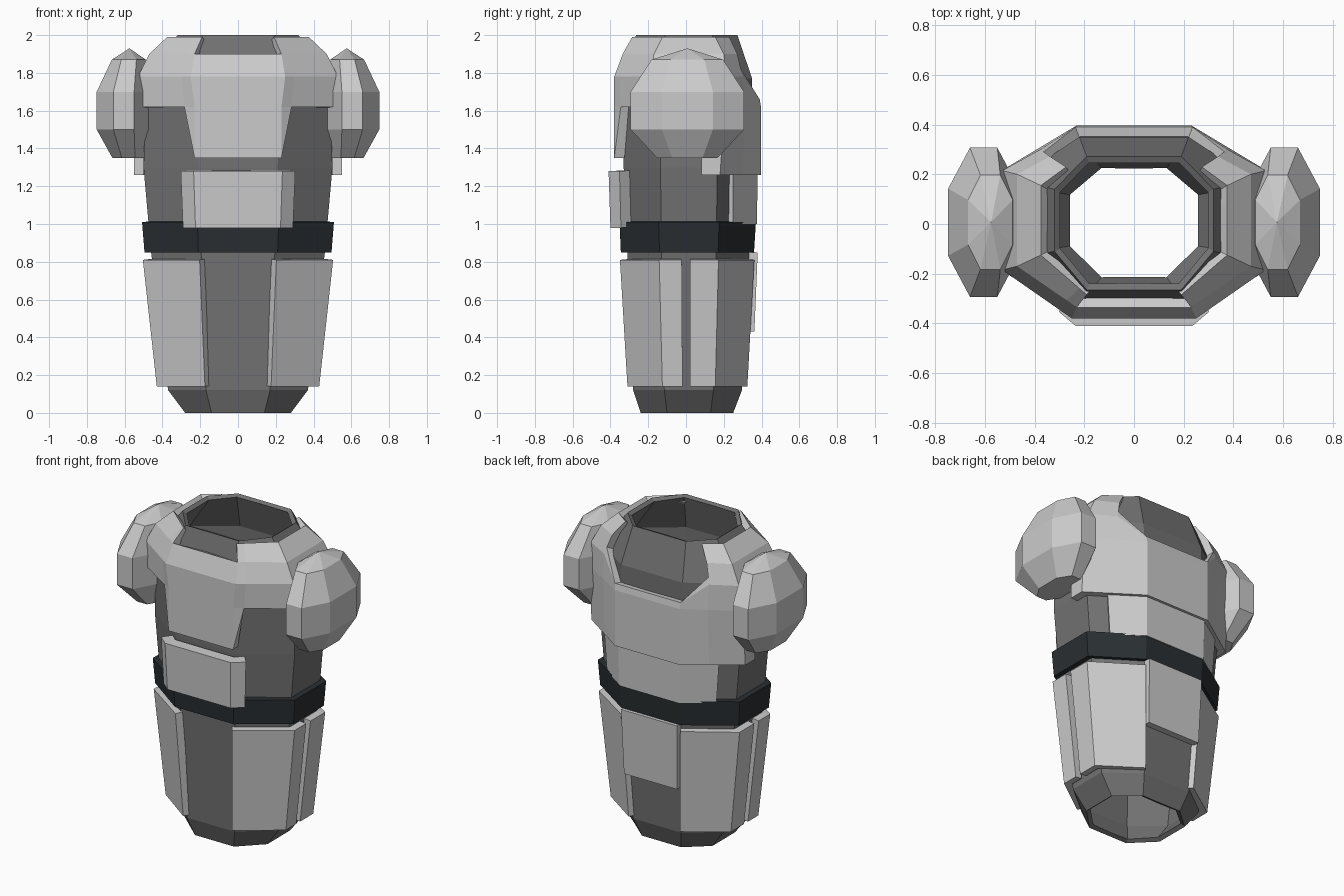
import bpy, bmesh
from mathutils import Vector

if "Cube" in bpy.data.objects:
    bpy.data.objects.remove(bpy.data.objects["Cube"])

CY = 0.015  # depth centre of the side faces


def material(name, r, g, b):
    m = bpy.data.materials.new(name)
    m.diffuse_color = (r, g, b, 1)
    m.use_nodes = True
    m.node_tree.nodes["Principled BSDF"].inputs["Base Color"].default_value = m.diffuse_color
    return m


DARK = material("dark_suit", 0.17, 0.17, 0.17)
BLACK = material("belt_black", 0.022, 0.028, 0.031)


def point(profile, u, z):
    """Point on a half octagon: u runs 0 (front centre) to 5 (back centre)."""
    a, b = profile[0], profile[1]
    for a, b in zip(profile, profile[1:]):
        if z <= b[0]:
            break
    t = (z - a[0]) / (b[0] - a[0])
    X, yf, yb, fx, sy = [p + (q - p) * t for p, q in zip(a[1:], b[1:])]
    c = [(0, -yf), (fx, -yf), (X, CY - sy), (X, CY + sy), (fx, yb), (0, yb)]
    i = min(int(u), 4)
    p = Vector(c[i]).lerp(Vector(c[i + 1]), u - i)
    return Vector((p.x, p.y, z))


def shell(name, profile, strips, thick, mat=None):
    """Strips are (u0, u1, low0, low1, high0, high1); mirrored, then thickened."""
    bm = bmesh.new()
    zs = [r[0] for r in profile]
    for u0, u1, l0, l1, h0, h1 in strips:
        us = [u0] + [k for k in range(1, 5) if u0 < k < u1] + [u1]
        cols = []
        for u in us:
            t = (u - u0) / (u1 - u0)
            lo, hi = l0 + (l1 - l0) * t, h0 + (h1 - h0) * t
            levels = [lo] + [min(max(z, lo), hi) for z in zs] + [hi]
            cols.append([bm.verts.new(point(profile, u, z)) for z in levels])
        for a, b in zip(cols, cols[1:]):
            for k in range(len(a) - 1):
                da = (a[k].co - a[k + 1].co).length
                db = (b[k].co - b[k + 1].co).length
                if da < 1e-5 and db < 1e-5:
                    continue
                f = [a[k], b[k]]
                if db > 1e-5:
                    f.append(b[k + 1])
                if da > 1e-5:
                    f.append(a[k + 1])
                bm.faces.new(f)
    bmesh.ops.remove_doubles(bm, verts=bm.verts, dist=1e-4)
    bmesh.ops.delete(bm, geom=[v for v in bm.verts if not v.link_faces], context='VERTS')
    ob = finish(name, bm, mat)
    s = ob.modifiers.new("Thickness", 'SOLIDIFY')
    s.thickness, s.offset, s.use_even_offset = thick, -1, True
    return ob


def finish(name, bm, mat=None):
    me = bpy.data.meshes.new(name)
    bm.to_mesh(me)
    bm.free()
    ob = bpy.data.objects.new(name, me)
    bpy.context.collection.objects.link(ob)
    if mat:
        me.materials.append(mat)
    m = ob.modifiers.new("Mirror", 'MIRROR')
    m.merge_threshold = 0.0005
    return ob


def band(u0, u1, lo, hi):
    return (u0, u1, lo, lo, hi, hi)


# Profile rows: z, half width, front depth, back depth, front half width, side half length
body = [(0, .28, .24, .25, .14, .115), (.12, .37, .28, .296, .17, .13),
        (.85, .46, .31, .335, .195, .145), (1.3, .50, .33, .355, .21, .15),
        (1.77, .485, .33, .35, .22, .16), (2.0, .32, .265, .272, .19, .125)]
shell("body_suit", body, [band(0, 5, 0, 2.0)], .028, DARK)

# Belt
belt = [(.85, .495, .345, .36, .21, .155), (1.01, .508, .352, .37, .215, .16)]
shell("belt", belt, [band(0, 5, .85, 1.01)], .06, BLACK)

# Lower plates around the hips
hip = [(.14, .43, .31, .33, .175, .14), (.85, .508, .352, .37, .205, .158)]
shell("front_hip_plates", hip, [band(1, 2.38, .14, .81)], .045)
shell("back_hip_plates", hip, [band(2.52, 3.97, .14, .81)], .045)
rear = [(.43, .47, .34, .362, .19, .15), (.86, .51, .35, .38, .2, .155)]
shell("rear_centre_plate", rear, [band(4, 5, .43, .85)], .045)

# Belly and lower back plates
belly = [(.98, .54, .40, .37, .225, .15), (1.28, .56, .41, .38, .235, .15)]
shell("belly_plate", belly, [band(0, 1.21, .98, 1.28)], .07)
lumbar = [(1.0, .50, .35, .375, .215, .155), (1.28, .53, .36, .38, .22, .155)]
shell("lower_back_plate", lumbar, [band(3.38, 5, 1.0, 1.28)], .045)

# Chest and back armour with neck openings
chest = [(1.26, .55, .38, .397, .23, .165), (1.62, .55, .38, .397, .23, .19),
         (1.78, .53, .38, .37, .25, .20), (1.9, .47, .335, .33, .23, .185),
         (1.99, .375, .285, .29, .19, .14)]
shell("chest_armour", chest, [
    (0, 1, 1.35, 1.35, 1.9, 1.9), (1, 1.17, 1.35, 1.62, 1.99, 1.99),
    band(1.17, 2.7, 1.62, 1.99), band(2.7, 3.55, 1.26, 1.99),
    (3.55, 4, 1.26, 1.26, 1.82, 1.66), band(4, 5, 1.26, 1.66)], .05)

# Faceted shoulder pads: rows are z, x centre, half width, half depth, inner half width, inner half depth
bm = bmesh.new()
rings = []
for z, cx, w, d, iw, id_ in [(1.35, .58, .085, .16, .035, .08), (1.5, .605, .143, .3, .055, .135),
                             (1.7, .605, .143, .3, .055, .135), (1.87, .578, .09, .19, .04, .09)]:
    pts = [(w, -id_), (w, id_), (iw, d), (-iw, d), (-w, id_), (-w, -id_), (-iw, -d), (iw, -d)]
    rings.append([bm.verts.new((cx + x, .007 + y, z)) for x, y in pts])
for a, b in zip(rings, rings[1:]):
    for i in range(8):
        j = (i + 1) % 8
        bm.faces.new((a[i], a[j], b[j], b[i]))
bm.faces.new(rings[0][::-1])
tip = bm.verts.new((.575, .007, 1.93))
for i in range(8):
    bm.faces.new((rings[-1][i], rings[-1][(i + 1) % 8], tip))
finish("shoulder_pads", bm)
